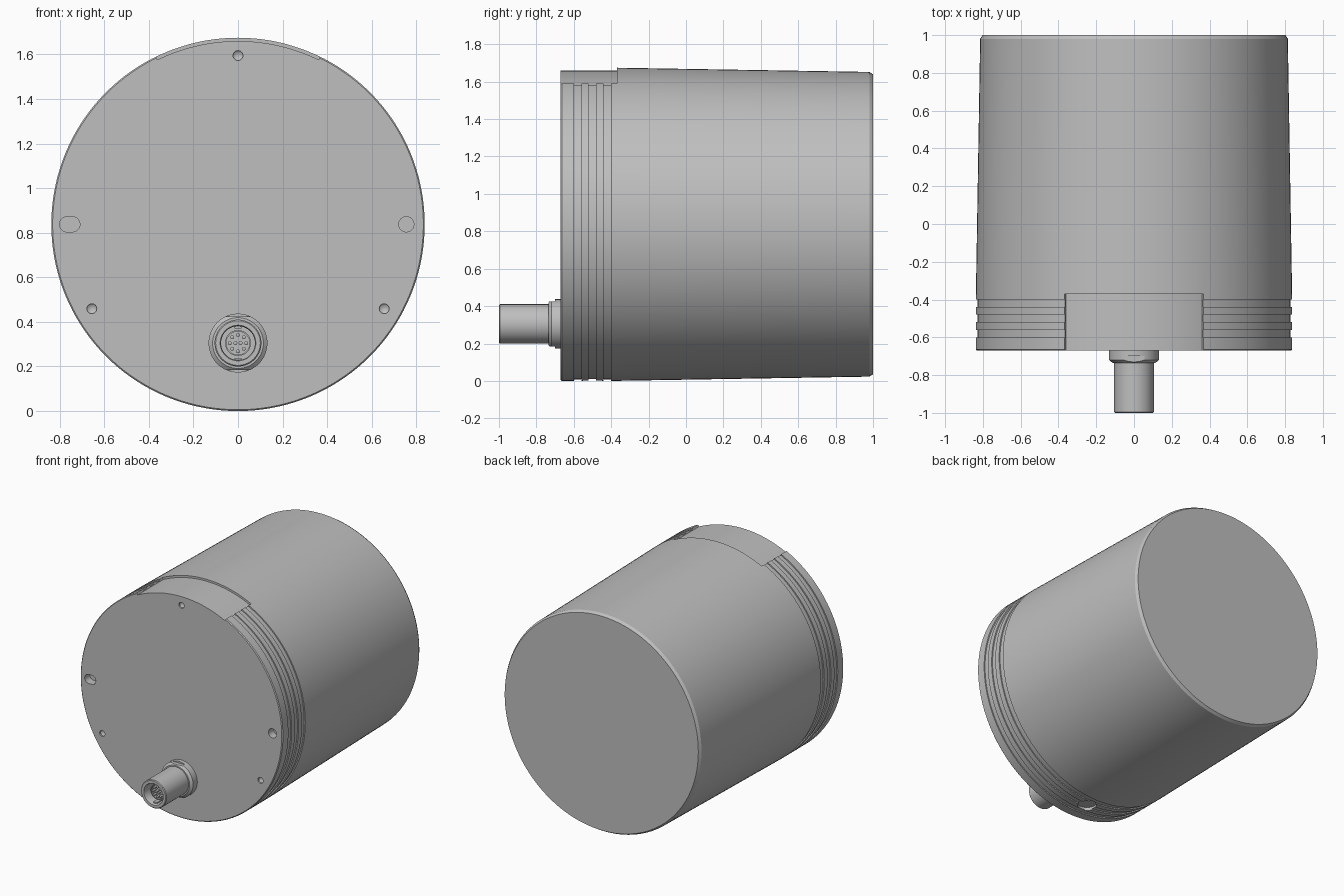
import bpy, bmesh, math
from mathutils import Matrix, Vector

cube = bpy.data.objects.get("Cube")
if cube:
    bpy.data.objects.remove(cube, do_unlink=True)

AXIS_Z = 0.8375      # height of the housing axis
FRONT = -0.67        # plane of the front face
PLUG_Z = 0.305       # height of the connector axis

grey = bpy.data.materials.new("housing grey")
grey.use_nodes = True
colour = (0.52, 0.52, 0.52, 1)
grey.diffuse_color = colour
grey.node_tree.nodes["Principled BSDF"].inputs["Base Color"].default_value = colour


def finish(name, bm):
    bmesh.ops.recalc_face_normals(bm, faces=bm.faces)
    mesh = bpy.data.meshes.new(name)
    bm.to_mesh(mesh)
    bm.free()
    mesh.materials.append(grey)
    obj = bpy.data.objects.new(name, mesh)
    bpy.context.collection.objects.link(obj)
    return obj


def lathe(name, profile, x=0, z=0, steps=32):
    """Spin (radius, y) points around an axis parallel to y."""
    bm = bmesh.new()
    verts = [bm.verts.new((r, y, 0)) for r, y in profile]
    edges = [bm.edges.new(pair) for pair in zip(verts, verts[1:])]
    bmesh.ops.spin(bm, geom=verts + edges, cent=(0, 0, 0), axis=(0, 1, 0),
                   angle=math.tau, steps=steps)
    bmesh.ops.remove_doubles(bm, verts=bm.verts, dist=1e-5)
    bmesh.ops.translate(bm, verts=bm.verts, vec=(x, 0, z))
    return finish(name, bm)


def extrude_outline(name, outline, y0, y1):
    """Extrude an (x, z) outline along y."""
    bm = bmesh.new()
    face = bm.faces.new([bm.verts.new((x, y0, z)) for x, z in outline])
    moved = bmesh.ops.extrude_face_region(bm, geom=[face])["geom"]
    bmesh.ops.translate(bm, vec=(0, y1 - y0, 0),
                        verts=[v for v in moved if isinstance(v, bmesh.types.BMVert)])
    return finish(name, bm)


def cut(target, cutter):
    mod = target.modifiers.new("cut", "BOOLEAN")
    mod.operation, mod.solver, mod.object = "DIFFERENCE", "EXACT", cutter
    bpy.context.view_layer.objects.active = target
    bpy.ops.object.modifier_apply(modifier=mod.name)
    bpy.data.objects.remove(cutter, do_unlink=True)


def smooth(obj):
    bpy.ops.object.select_all(action="DESELECT")
    obj.select_set(True)
    bpy.context.view_layer.objects.active = obj
    bpy.ops.object.shade_smooth_by_angle(angle=math.radians(25))


# Tapered housing with three grooves and a chamfered back
R, GROOVE = 0.8375, 0.829
profile = [(0, FRONT), (R - 0.006, FRONT), (R, FRONT + 0.006)]
for y in (-0.60, -0.52, -0.44):
    profile += [(R, y), (GROOVE, y), (GROOVE, y + 0.04), (R, y + 0.04)]
profile += [(0.8145, 0.98), (0.802, 1), (0, 1)]
housing = lathe("housing", profile, z=AXIS_Z, steps=144)

# Shallow recess across the top of the front rim
HALF = 0.455
angles = [HALF * (i / 20 - 1) for i in range(41)]
outline = [(0.822 * math.sin(a), AXIS_Z + 0.822 * math.cos(a)) for a in angles]
outline += [(0.9 * math.sin(a), AXIS_Z + 0.9 * math.cos(a)) for a in reversed(angles)]
cut(housing, extrude_outline("recess_cutter", outline, -0.8, -0.37))

# Conical screw holes in the front face
for degrees in (90, 210, 330):
    a = math.radians(degrees)
    cut(housing, lathe("screw_cutter",
                       [(0, FRONT - 0.05), (0.022, FRONT - 0.05),
                        (0.022, FRONT + 0.012), (0, FRONT + 0.03)],
                       0.757 * math.cos(a), AXIS_Z + 0.757 * math.sin(a), 24))

# Round locating hole on one side, slot on the other
for x, half_slot in ((0.755, 0), (-0.755, 0.012)):
    outline = []
    for i in range(32):
        a = math.tau * (i + 0.5) / 32
        shift = math.copysign(half_slot, math.cos(a))
        outline.append((x + shift + 0.034 * math.cos(a), AXIS_Z + 0.034 * math.sin(a)))
    cut(housing, extrude_outline("locating_cutter", outline, FRONT - 0.05, FRONT + 0.06))

# Round port on the underside
bm = bmesh.new()
bmesh.ops.create_cone(bm, cap_ends=True, segments=32, radius1=0.065, radius2=0.065,
                      depth=0.1, matrix=Matrix.Translation((0, -0.5, -0.025)))
cut(housing, finish("port_cutter", bm))
smooth(housing)

# Connector collar with flats above and below
collar = lathe("connector_collar",
               [(0, FRONT + 0.02), (0.132, FRONT + 0.02), (0.132, -0.72),
                (0.114, -0.735), (0, -0.735)], z=PLUG_Z, steps=64)
for side in (1, -1):
    bm = bmesh.new()
    bmesh.ops.create_cube(bm, size=1, matrix=Matrix.Translation(
        (0, -0.75, PLUG_Z + side * 0.17)) @ Matrix.Diagonal(Vector((0.4, 0.1, 0.1, 1))))
    cut(collar, finish("flat_cutter", bm))
smooth(collar)

# Hollow connector barrel with its contact insert
smooth(lathe("connector_barrel",
             [(0, -0.70), (0.105, -0.70), (0.105, -0.995), (0.1, -1), (0.08, -1),
              (0.076, -0.99), (0.076, -0.88), (0.058, -0.88), (0.058, -0.95),
              (0.052, -0.95), (0.052, -0.93), (0, -0.93)], z=PLUG_Z, steps=64))

# Contact pins: an outer ring and a central pair
spots = [(0.037 * math.cos(math.tau * i / 8), 0.037 * math.sin(math.tau * i / 8))
         for i in range(8)] + [(0.012, 0), (-0.012, 0)]
for i, (x, dz) in enumerate(spots):
    smooth(lathe(f"contact_pin_{i + 1}",
                 [(0, -0.92), (0.009, -0.92), (0.009, -0.955), (0, -0.96)],
                 x, PLUG_Z + dz, 12))

# Keys inside the barrel bore
for side, label in ((1, "upper"), (-1, "lower")):
    bm = bmesh.new()
    bmesh.ops.create_cube(bm, size=1, matrix=Matrix.Translation(
        (0, -0.93, PLUG_Z + side * 0.073)) @ Matrix.Diagonal(Vector((0.03, 0.1, 0.014, 1))))
    finish(f"{label}_key", bm)
